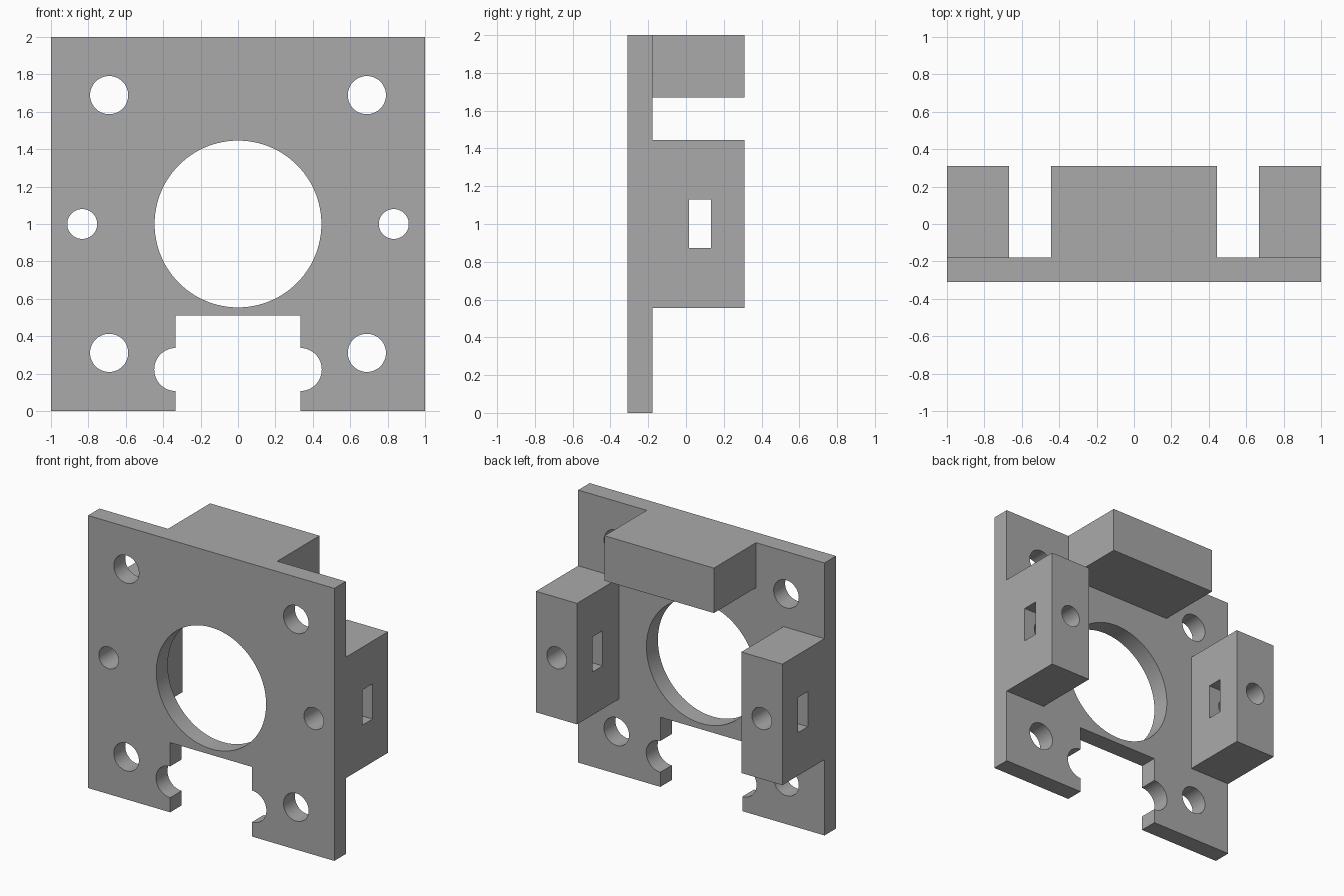
import bpy
import math

if "Cube" in bpy.data.objects:
    bpy.data.objects.remove(bpy.data.objects["Cube"], do_unlink=True)

FRONT, STEP, BACK = -0.311, -0.178, 0.311

grey = bpy.data.materials.new("plain grey")
grey.use_nodes = True
colour = (0.4, 0.4, 0.4, 1)
grey.diffuse_color = colour
grey.node_tree.nodes["Principled BSDF"].inputs["Base Color"].default_value = colour


def box(name, x, y, z):
    """Box from (min, max) pairs on each axis."""
    centre = [(a + b) / 2 for a, b in (x, y, z)]
    bpy.ops.mesh.primitive_cube_add(size=1, location=centre)
    ob = bpy.context.object
    ob.name = name
    ob.scale = [b - a for a, b in (x, y, z)]
    bpy.ops.object.transform_apply(location=True, rotation=True, scale=True)
    ob.data.materials.append(grey)
    return ob


def bore(name, x, z, radius, sides=48):
    """Round cutter running front to back."""
    bpy.ops.mesh.primitive_cylinder_add(
        vertices=sides, radius=radius, depth=2,
        location=(x, 0, z), rotation=(math.pi / 2, 0, 0))
    ob = bpy.context.object
    ob.name = name
    bpy.ops.object.transform_apply(location=True, rotation=True, scale=True)
    ob.data.materials.append(grey)
    return ob


def combine(target, tool, operation):
    """Apply a boolean and discard the tool."""
    mod = target.modifiers.new(operation.lower(), 'BOOLEAN')
    mod.operation = operation
    mod.solver = 'EXACT'
    mod.object = tool
    bpy.context.view_layer.objects.active = target
    bpy.ops.object.modifier_apply(modifier=mod.name)
    bpy.data.objects.remove(tool, do_unlink=True)


# Face plate with rear mounting blocks
bracket = box("mounting_bracket", (-1, 1), (FRONT, STEP), (0, 2))
blocks = [box("top_block", (-0.444, 0.444), (-0.25, BACK), (1.67, 2))]
for x in ((-1, -0.667), (0.667, 1)):
    blocks.append(box("side_block", x, (-0.25, BACK), (0.556, 1.444)))
for block in blocks:
    combine(bracket, block, 'UNION')

# Central opening and bottom notch
cutters = [
    bore("centre_opening", 0, 1, 0.446, 96),
    box("bottom_notch", (-0.333, 0.333), (-1, 1), (-0.5, 0.511)),
]

# Notch reliefs, screw holes, bolt holes and nut slots on both sides
for side in (-1, 1):
    cutters.append(bore("notch_relief", side * 0.333, 0.222, 0.115))
    cutters.append(bore("bolt_hole", side * 0.833, 1, 0.08))
    for z in (0.311, 1.689):
        cutters.append(bore("screw_hole", side * 0.689, z, 0.102))
    x = sorted((side * 0.5, side * 1.2))
    cutters.append(box("nut_slot", x, (0.015, 0.132), (0.872, 1.13)))
for cutter in cutters:
    combine(bracket, cutter, 'DIFFERENCE')

# Smooth bores, crisp edges
bpy.ops.object.select_all(action='DESELECT')
bracket.select_set(True)
bpy.context.view_layer.objects.active = bracket
bpy.ops.object.shade_smooth_by_angle(angle=math.radians(30))
